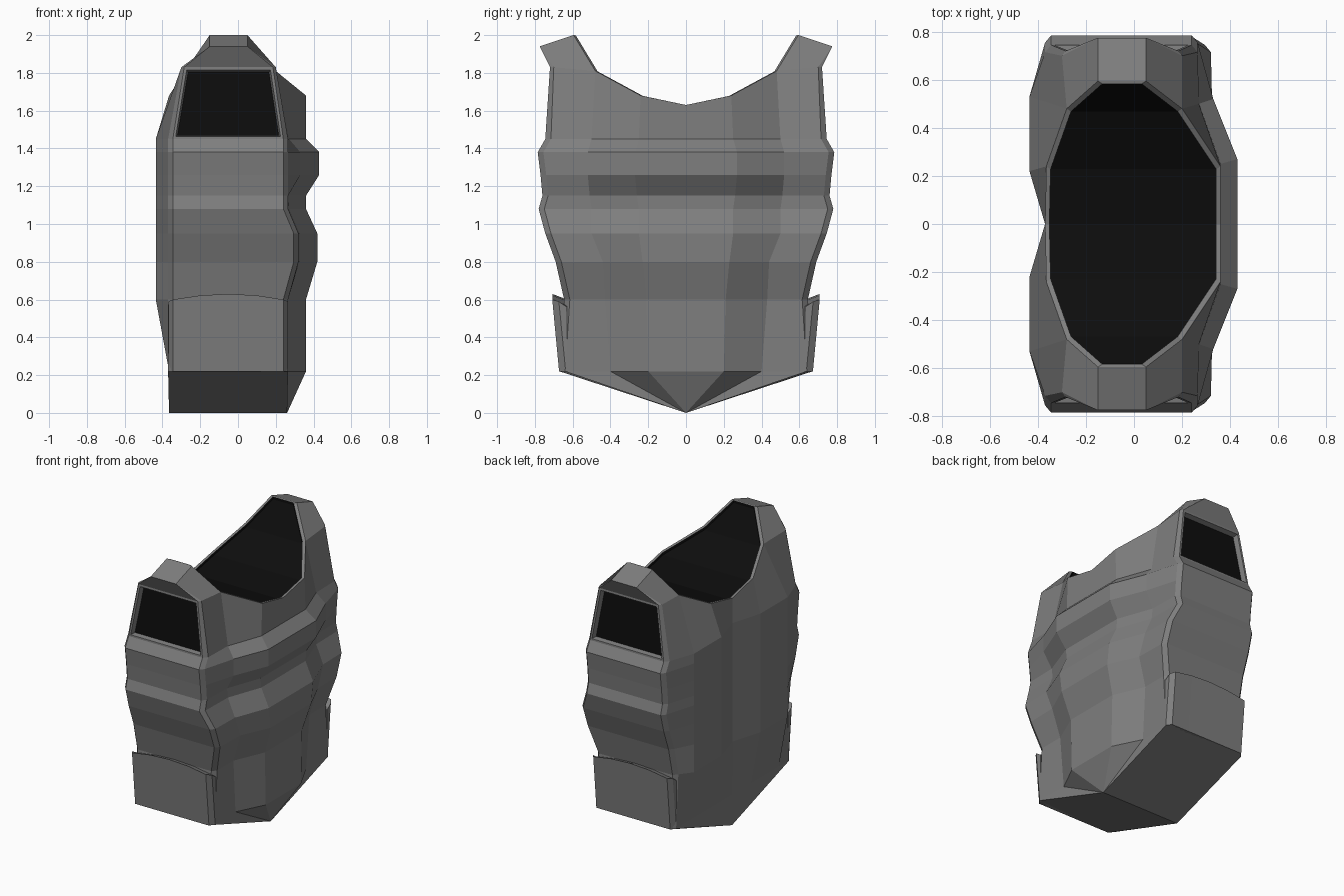
import bpy, bmesh

if "Cube" in bpy.data.objects:
    bpy.data.objects.remove(bpy.data.objects["Cube"])


def material(name, value):
    m = bpy.data.materials.new(name)
    m.diffuse_color = (value, value, value, 1)
    m.use_nodes = True
    m.node_tree.nodes["Principled BSDF"].inputs["Base Color"].default_value = m.diffuse_color
    return m


grey = material("armour grey", 0.21)
black = material("lining black", 0.004)


def finish(name, bm):
    me = bpy.data.meshes.new(name)
    bm.to_mesh(me)
    bm.free()
    me.materials.append(grey)
    me.materials.append(black)
    ob = bpy.data.objects.new(name, me)
    bpy.context.collection.objects.link(ob)


# Torso half sections: z, spine x, back x, side y, side panel front x,
# rib x, chest x, rib y, chest y
levels = [
    (0.22, -.365, -.365, .67, .24, .26, .36, .40, .20),
    (0.60, -.37, -.435, .645, .24, .265, .36, .43, .21),
    (0.80, -.37, -.435, .69, .295, .325, .42, .44, .23),
    (0.95, -.37, -.435, .745, .295, .325, .42, .50, .25),
    (1.08, -.37, -.435, .78, .24, .27, .36, .50, .25),
    (1.15, -.37, -.435, .76, .24, .27, .36, .51, .26),
    (1.26, -.37, -.435, .77, .24, .33, .43, .52, .27),
    (1.38, -.37, -.435, .785, .24, .33, .43, .52, .27),
    (1.45, -.37, -.435, .745, .24, .27, .36, .50, .25),
]


def section(z, spine, back, side, panel, rib, chest, rib_y, chest_y):
    return [(spine, 0, z), (back, .22, z), (back, .53, z), (-.37, side - .03, z),
            (-.345, side, z), (panel, side, z), (panel + .025, side - .03, z),
            (rib, rib_y, z), (chest, chest_y, z), (chest, 0, z)]


# Neckline and shoulder top
top_row = [(-.37, 0, 1.63), (-.365, .24, 1.68), (-.28, .48, 1.81), (-.30, .70, 1.83),
           (-.285, .72, 1.83), (.185, .72, 1.83), (.20, .70, 1.83),
           (.20, .48, 1.81), (.36, .24, 1.68), (.36, 0, 1.63)]
tips = [(-.15, .775, 1.94), (.05, .775, 1.94)]
peaks = [(-.15, .595, 2.0), (.05, .595, 2.0)]

bm = bmesh.new()
arm_faces = []
for s in (1, -1):
    def vert(p):
        return bm.verts.new((p[0], p[1] * s, p[2]))

    def face(*vs, mat=0):
        f = bm.faces.new(vs)
        f.material_index = mat
        return f

    rows = [[vert(p) for p in section(*lv)] for lv in levels]
    rows.append([vert(p) for p in top_row])
    for i, (a, b) in enumerate(zip(rows, rows[1:])):
        for j in range(9):
            f = face(a[j], a[j + 1], b[j + 1], b[j])
            if i == len(rows) - 2 and j == 4:
                arm_faces.append(f)

    # Wedge underside
    p = rows[0]
    keel_back, keel_front = vert((-.365, 0, 0)), vert((.26, 0, 0))
    face(p[0], p[1], p[2], p[3], keel_back)
    face(p[3], p[4], p[5], p[6], keel_front, keel_back)
    for j in (6, 7, 8):
        face(p[j], p[j + 1], keel_front)

    # Flared shoulder
    t = rows[-1]
    t4, t5 = [vert(q) for q in tips]
    r4, r5 = [vert(q) for q in peaks]
    face(t[4], t[5], t5, t4)
    face(t[3], t[4], t4)
    face(t[5], t[6], t5)
    face(t[2], t[3], t4, r4)
    face(t4, t5, r5, r4)
    face(r5, t5, t[6], t[7])

    # Neck rim with a slightly sunken dark lining
    rim = [t[0], t[1], t[2], r4, r5, t[7], t[8], t[9]]
    lip, sunk = [], []
    for v in rim:
        x, y, z = v.co
        x += .018 if x < -.05 else -.018
        y = abs(y) - (.012 if abs(y) > .01 else 0)
        lip.append(vert((x, y, z - .002)))
        sunk.append(vert((x, y, z - .02)))
    for j in range(7):
        face(rim[j], rim[j + 1], lip[j + 1], lip[j])
        face(lip[j], lip[j + 1], sunk[j + 1], sunk[j], mat=1)
    for j in range(3):
        face(sunk[j], sunk[j + 1], sunk[6 - j], sunk[7 - j], mat=1)

bmesh.ops.remove_doubles(bm, verts=bm.verts[:], dist=0.0005)
bmesh.ops.recalc_face_normals(bm, faces=bm.faces[:])

# Recessed arm openings
bmesh.ops.inset_individual(bm, faces=arm_faces, thickness=.02, depth=0)
bmesh.ops.inset_individual(bm, faces=arm_faces, thickness=.012, depth=-.035)
for f in arm_faces:
    f.material_index = 1
finish("torso_shell", bm)

# Lower side plates with an arched top edge
for name, s in (("side_plate_front", -1), ("side_plate_back", 1)):
    bm = bmesh.new()
    outline = [(-.367, -.035, .59), (-.345, 0, .60), (-.2, 0, .622), (-.05, 0, .63),
               (.1, 0, .622), (.24, 0, .60), (.265, -.035, .59)]
    low = [bm.verts.new((x, s * (.672 + d), .22)) for x, d, z in outline]
    high = [bm.verts.new((x, s * (.708 + d), z)) for x, d, z in outline]
    inner = [bm.verts.new((x, s * .63, z - .03)) for x, d, z in outline]
    base = [bm.verts.new((x, s * .63, .22)) for x, d, z in outline]
    loops = [low, high, inner, base]
    for k in range(4):
        a, b = loops[k], loops[(k + 1) % 4]
        for j in range(6):
            bm.faces.new((a[j], a[j + 1], b[j + 1], b[j]))
    for j in (0, 6):
        bm.faces.new([lp[j] for lp in loops])
    bmesh.ops.recalc_face_normals(bm, faces=bm.faces[:])
    finish(name, bm)
